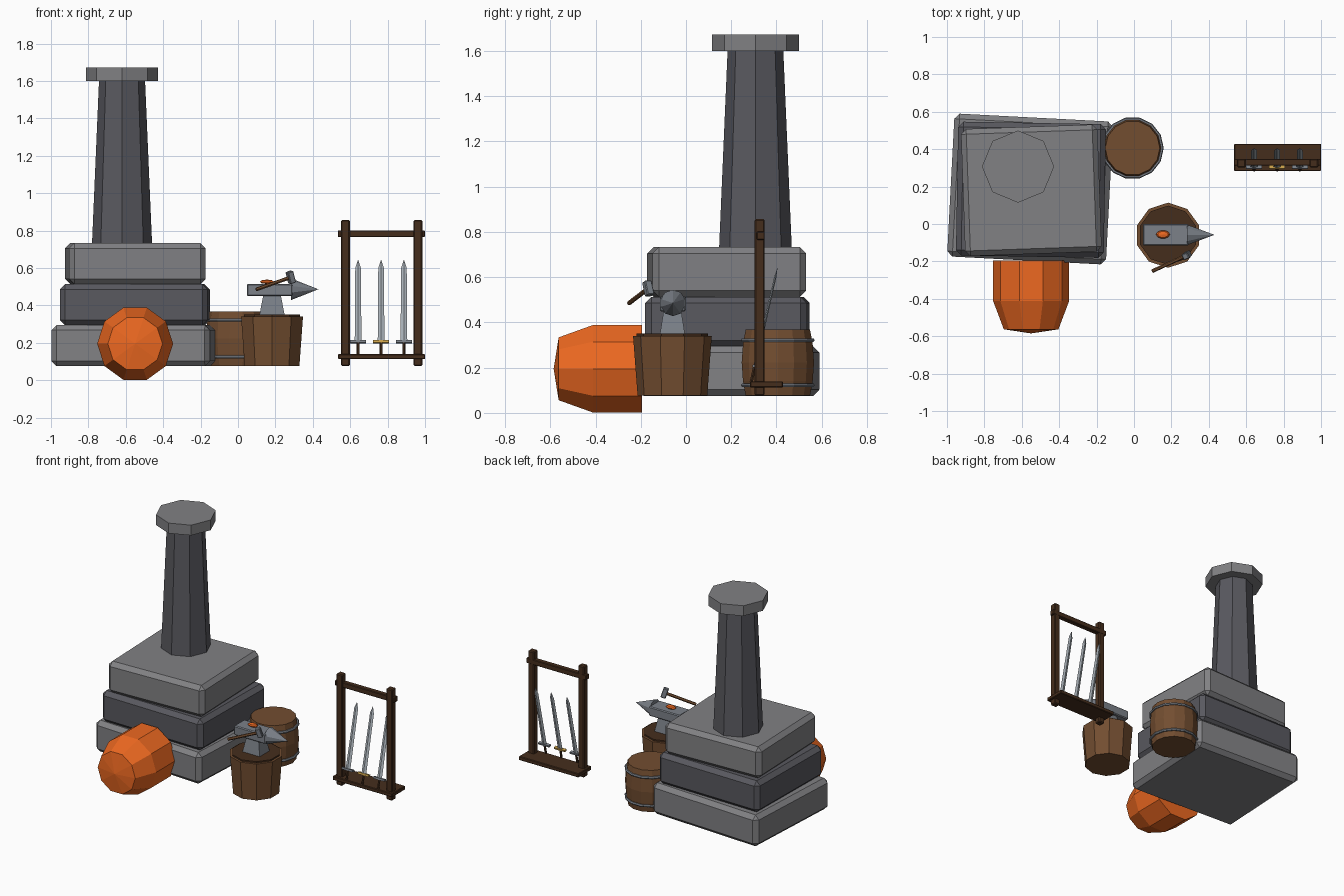
import bpy, bmesh
from math import cos, sin, pi, radians, atan
from mathutils import Vector, Matrix

if "Cube" in bpy.data.objects:
    bpy.data.objects.remove(bpy.data.objects["Cube"])


def mat(name, rgb):
    m = bpy.data.materials.new(name)
    m.diffuse_color = (*rgb, 1)
    m.use_nodes = True
    m.node_tree.nodes["Principled BSDF"].inputs["Base Color"].default_value = m.diffuse_color
    return m


STONE = mat("light_stone", (0.22, 0.22, 0.23))
DARK = mat("dark_stone", (0.10, 0.10, 0.115))
EMBER = mat("ember", (0.85, 0.14, 0.015))
WOOD = mat("wood", (0.17, 0.075, 0.03))
DARKWOOD = mat("dark_wood", (0.06, 0.027, 0.012))
STEEL = mat("steel", (0.20, 0.22, 0.25))
BLADE = mat("blade_steel", (0.40, 0.44, 0.48))
GOLD = mat("gold", (0.60, 0.36, 0.07))


def finish(name, bm, m, loc, rot=None, bevel=0):
    bmesh.ops.remove_doubles(bm, verts=bm.verts, dist=1e-5)
    bmesh.ops.recalc_face_normals(bm, faces=bm.faces)
    me = bpy.data.meshes.new(name)
    bm.to_mesh(me)
    bm.free()
    me.materials.append(m)
    ob = bpy.data.objects.new(name, me)
    bpy.context.collection.objects.link(ob)
    ob.matrix_world = Matrix.Translation(loc) @ (rot or Matrix()).to_4x4()
    if bevel:
        b = ob.modifiers.new("bevel", "BEVEL")
        b.width, b.segments = bevel, 1
    return ob


def box(name, size, loc, m, rot=None, bevel=0):
    bm = bmesh.new()
    bmesh.ops.create_cube(bm, size=1)
    bmesh.ops.scale(bm, vec=size, verts=bm.verts)
    return finish(name, bm, m, loc, rot, bevel)


def lathe(name, profile, n, loc, m, rot=None, phase=0, squash=(1, 1)):
    """Stack of n-sided rings (radius, height), capped at both ends."""
    bm = bmesh.new()
    rings = []
    for r, z in profile:
        angles = [phase + 2 * pi * i / n for i in range(n)]
        rings.append([bm.verts.new((r * cos(a) * squash[0], r * sin(a) * squash[1], z)) for a in angles])
    for a, b in zip(rings, rings[1:]):
        for i in range(n):
            j = (i + 1) % n
            bm.faces.new((a[i], a[j], b[j], b[i]))
    for ring, (r, z) in ((rings[0], profile[0]), (rings[-1], profile[-1])):
        if r > 0:
            bm.faces.new(ring)
    return finish(name, bm, m, loc, rot)


def turn(deg, axis):
    return Matrix.Rotation(radians(deg), 4, axis)


# Forge: three slightly twisted stone courses
for name, size, loc, deg, m in (
        ("lower_course", (0.85, 0.765, 0.22), (-0.555, 0.187, 0.185), -3, STONE),
        ("middle_course", (0.79, 0.715, 0.22), (-0.551, 0.183, 0.403), -1, DARK),
        ("upper_course", (0.73, 0.68, 0.22), (-0.549, 0.18, 0.623), 2, STONE)):
    box(name, size, loc, m, turn(deg, "Z"), 0.028)

# Chimney and its cap
lathe("chimney", [(0.161, 0.72), (0.123, 1.605)], 8, (-0.62, 0.307, 0), DARK)
lathe("chimney_cap", [(0.193, 1.6), (0.193, 1.672)], 8, (-0.62, 0.307, 0), STONE)

# Glowing forge mouth, pointing to the front
lathe("ember_mouth", [(0.203, 0.195), (0.203, 0.412), (0.146, 0.563), (0, 0.585)], 10,
      (-0.55, 0, 0.195), EMBER, turn(90, "X"))

# Barrel with two hoops
bx, by = -0.008, 0.406
lathe("barrel", [(0.146, 0.076), (0.158, 0.14), (0.164, 0.222), (0.158, 0.305), (0.146, 0.368)],
      14, (bx, by, 0), WOOD)
for i, z in enumerate((0.123, 0.322)):
    tube = [(0.158 + 0.009 * cos(k * pi / 3), 0.009 * sin(k * pi / 3)) for k in range(6)]
    bm = bmesh.new()
    rows = [[bm.verts.new((r * cos(2 * pi * s / 14), r * sin(2 * pi * s / 14), h)) for r, h in tube]
            for s in range(14)]
    for s in range(14):
        for k in range(6):
            a, b = rows[s], rows[(s + 1) % 14]
            bm.faces.new((a[k], b[k], b[(k + 1) % 6], a[(k + 1) % 6]))
    finish(f"barrel_hoop_{i + 1}", bm, STEEL, (bx, by, z))

# Stump
ax, ay = 0.182, -0.06
lathe("stump", [(0.154, 0.076), (0.174, 0.34)], 10, (ax, ay, 0), WOOD, phase=pi / 2)
lathe("stump_top", [(0.158, 0.335), (0.158, 0.35)], 10, (ax, ay, 0), DARKWOOD, phase=pi / 2)

# Anvil
lathe("anvil_foot", [(0.096, 0.345), (0.088, 0.375), (0.066, 0.455)], 4, (ax, ay, 0), STEEL,
      phase=pi / 4, squash=(1, 0.82))
box("anvil_body", (0.245, 0.115, 0.066), (0.17, -0.058, 0.482), STEEL, bevel=0.006)
lathe("anvil_horn", [(0.058, 0), (0, 0.147)], 10, (0.283, -0.058, 0.486), STEEL, turn(90, "Y"))
lathe("hot_metal", [(0, -0.012), (0.028, -0.008), (0.037, 0), (0.028, 0.008), (0, 0.012)], 10,
      (0.155, -0.056, 0.526), EMBER, squash=(1, 0.6))

# Hammer lying at an angle
p, q = Vector((0.098, -0.252, 0.485)), Vector((0.282, -0.167, 0.55))
along = (q - p).normalized()
down = Vector((0.03, 0.02, -0.055))
down = (down - along * down.dot(along)).normalized()
frame = Matrix((along.cross(down), down, along)).transposed()
lathe("hammer_handle", [(0.01, 0), (0.01, (q - p).length)], 6, p, WOOD, frame)
box("hammer_head", (0.034, 0.066, 0.034), q, STEEL, frame, 0.004)

# Weapon rack
for side, x in (("left", 0.574), ("right", 0.962)):
    box(f"rack_post_{side}", (0.047, 0.045, 0.78), (x, 0.325, 0.466), DARKWOOD, bevel=0.006)
box("rack_top_rail", (0.465, 0.036, 0.037), (0.766, 0.33, 0.783), DARKWOOD, bevel=0.004)
box("rack_shelf", (0.465, 0.146, 0.027), (0.768, 0.356, 0.126), DARKWOOD, bevel=0.004)

# Three swords leaning back; local origin is at the guard
lean = Matrix.Rotation(-atan(0.23), 4, "X")
for i, x in enumerate((0.642, 0.765, 0.887)):
    at = (x, 0.304, 0.206)
    lathe(f"sword_blade_{i + 1}", [(0.018, 0), (0.015, 0.405), (0, 0.45)], 4, at, BLADE, lean,
          squash=(1, 0.33))
    box(f"sword_guard_{i + 1}", (0.085, 0.02, 0.013), at, GOLD if i == 1 else STEEL, lean)
    lathe(f"sword_grip_{i + 1}", [(0.008, -0.07), (0.008, 0)], 6, at, DARKWOOD, lean)
